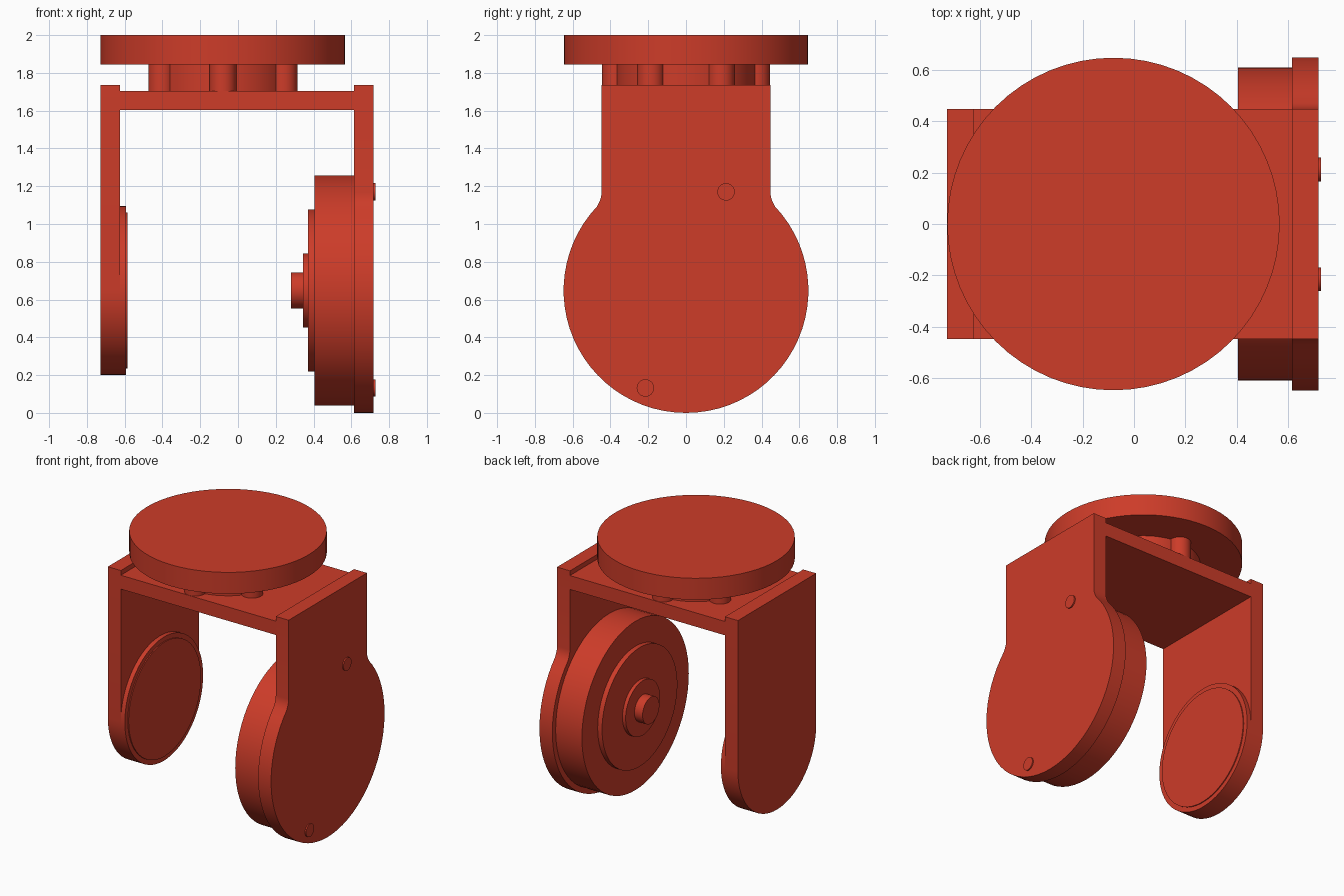
import bpy, bmesh, math
from mathutils import Matrix, Vector

if "Cube" in bpy.data.objects:
    bpy.data.objects.remove(bpy.data.objects["Cube"], do_unlink=True)

red = bpy.data.materials.new("brick_red")
red.use_nodes = True
colour = (0.61, 0.045, 0.022, 1)
red.diffuse_color = colour
red.node_tree.nodes["Principled BSDF"].inputs["Base Color"].default_value = colour


def finish(name, bm):
    bmesh.ops.recalc_face_normals(bm, faces=bm.faces[:])
    mesh = bpy.data.meshes.new(name)
    bm.to_mesh(mesh)
    bm.free()
    mesh.materials.append(red)
    obj = bpy.data.objects.new(name, mesh)
    bpy.context.collection.objects.link(obj)
    bpy.ops.object.select_all(action='DESELECT')
    obj.select_set(True)
    bpy.context.view_layer.objects.active = obj
    bpy.ops.object.shade_smooth_by_angle(angle=math.radians(30))
    return obj


def cylinder(name, radius, start, end, a, b, axis='Z', sides=64):
    """Cylinder from start to end along axis; (a, b) is (x, y) for Z, (y, z) for X."""
    bm = bmesh.new()
    bmesh.ops.create_cone(bm, cap_ends=True, segments=sides, radius1=radius,
                          radius2=radius, depth=end - start)
    mid = (start + end) / 2
    if axis == 'X':
        m = Matrix.Translation((mid, a, b)) @ Matrix.Rotation(math.pi / 2, 4, 'Y')
    else:
        m = Matrix.Translation((a, b, mid))
    bmesh.ops.transform(bm, matrix=m, verts=bm.verts[:])
    return finish(name, bm)


def arm(name, profile, x0, x1):
    """Extrude a (y, z) outline along x."""
    bm = bmesh.new()
    face = bm.faces.new([bm.verts.new((x0, y, z)) for y, z in profile])
    new = bmesh.ops.extrude_face_region(bm, geom=[face])["geom"]
    bmesh.ops.translate(bm, vec=Vector((x1 - x0, 0, 0)),
                        verts=[v for v in new if isinstance(v, bmesh.types.BMVert)])
    return finish(name, bm)


def arc(radius, cz, a0, a1, steps):
    angles = [math.radians(a0 + (a1 - a0) * i / steps) for i in range(steps + 1)]
    return [(radius * math.cos(a), cz + radius * math.sin(a)) for a in angles]


AXLE_Z = 0.648
HALF = 0.447
TOP = 1.737

# Large arm: a disc with a straight neck and softened shoulders
neck = [(HALF, TOP), (HALF, 1.165), (0.45, 1.14), (0.458, 1.118)]
profile = [(-y, z) for y, z in neck]
profile += arc(0.648, AXLE_Z, 180 - 43.5, 360 + 43.5, 52)
profile += neck[::-1]
arm("large_arm", profile, 0.615, 0.718)

# Small arm with rounded end
profile = [(-HALF, TOP)] + arc(HALF, AXLE_Z, 180, 360, 32) + [(HALF, TOP)]
arm("small_arm", profile, -0.728, -0.624)

# Raised pads on the small arm
cylinder("small_arm_boss", HALF, -0.65, -0.592, 0, AXLE_Z, 'X')
cylinder("small_arm_pad", 0.413, -0.60, -0.585, 0, AXLE_Z, 'X')

# Stepped motor wheel on the large arm: (name, radius, inner x, outer x)
for name, r, x0, x1 in [("wheel_drum", 0.61, 0.405, 0.63),
                        ("wheel_step", 0.43, 0.37, 0.42),
                        ("wheel_hub", 0.197, 0.345, 0.38),
                        ("wheel_shaft", 0.096, 0.28, 0.355)]:
    cylinder(name, r, x0, x1, 0, AXLE_Z, 'X')

# Screw heads on the outer face of the large arm
for i, (y, z) in enumerate([(0.212, 1.17), (-0.215, 0.132)]):
    cylinder(f"screw_head_{i + 1}", 0.046, 0.70, 0.727, y, z, 'X', 32)

# Cross plate joining the arms
bm = bmesh.new()
bmesh.ops.create_cube(bm, size=1)
bmesh.ops.transform(bm, verts=bm.verts[:],
                    matrix=Matrix.Translation((-0.005, 0, 1.653))
                    @ Matrix.Diagonal((1.25, 2 * HALF, 0.1, 1)))
finish("cross_plate", bm)

# Turntable: disc, hub and six posts around the hub
CX = -0.08
cylinder("top_disc", 0.647, 1.845, 2.0, CX, 0)
cylinder("turntable_hub", 0.373, 1.69, 1.85, CX, 0)
for i in range(6):
    a = math.radians(30 + 60 * i)
    cylinder(f"hub_post_{i + 1}", 0.072, 1.65, 1.85,
             CX + 0.373 * math.cos(a), 0.373 * math.sin(a), sides=32)
